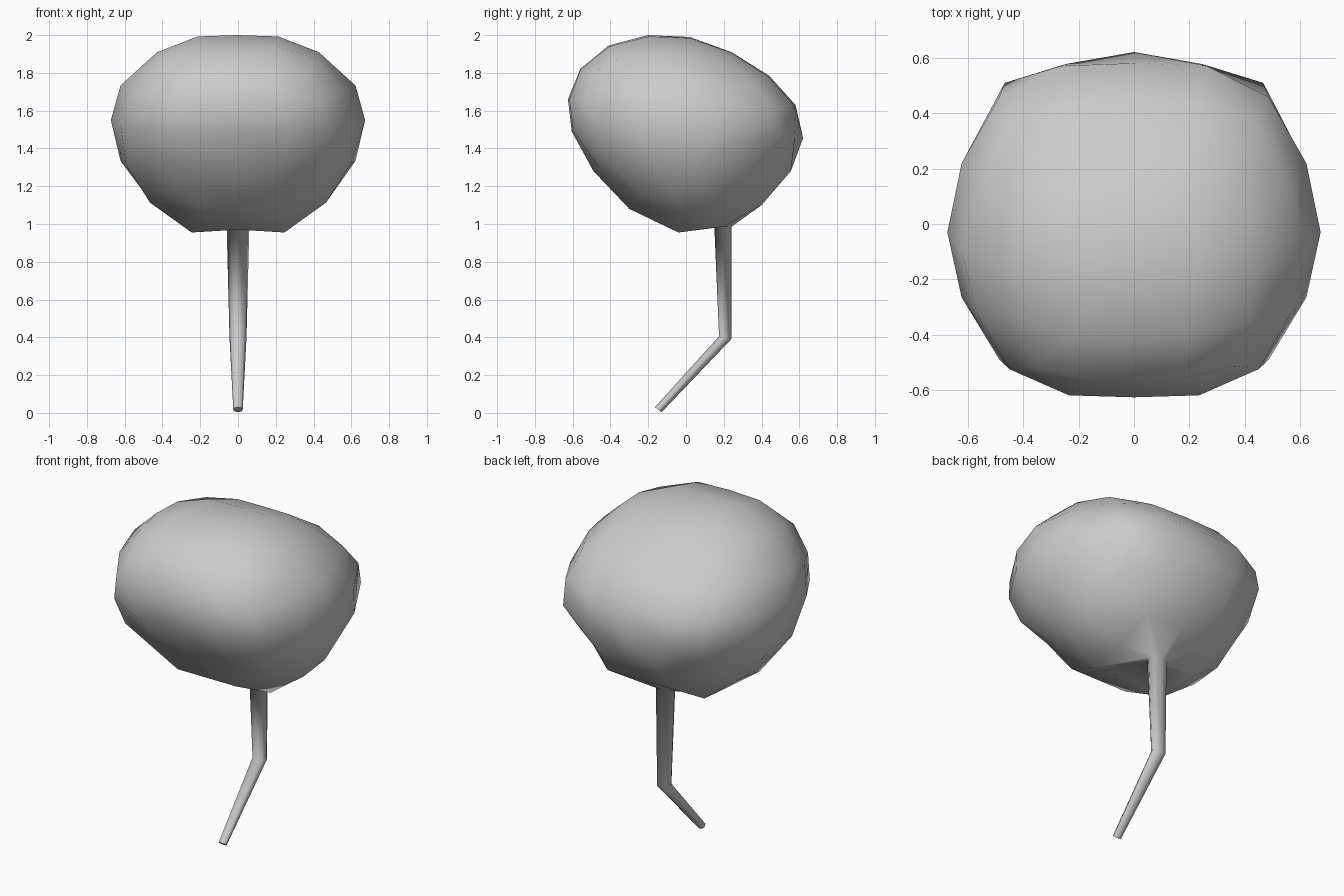
import bpy, bmesh
from math import atan2, pi, cos, sin, tan, sqrt, hypot
from mathutils import Vector

if "Cube" in bpy.data.objects:
    bpy.data.objects.remove(bpy.data.objects["Cube"])

# Side outline of the head (y, z), 16 points starting at the tilted crown
OUTLINE = [(-.2, 2), (.02, 1.99), (.24, 1.91), (.44, 1.785), (.58, 1.63), (.62, 1.455),
           (.555, 1.28), (.4, 1.1), (.2, .985), (-.04, .955), (-.3, 1.08), (-.49, 1.28),
           (-.605, 1.49), (-.625, 1.66), (-.56, 1.82), (-.41, 1.945)]
CENTRE = Vector((-.03, 1.55))
HALF_WIDTH = .673


def head_point(d):
    """Map a unit direction to the head surface."""
    x, u, v = d
    c = hypot(u, v)
    k = (atan2(u, v) / (pi / 8)) % 16
    i = int(k)
    rim = Vector(OUTLINE[i % 16]).lerp(Vector(OUTLINE[(i + 1) % 16]), k - i)
    r, wide = c, 1.02
    if v > -.3:
        r = c * (1 + .52 * c * c * x * x)      # fuller shoulders
    elif v < -.5 and abs(x) < .5:
        r = min(1, c * 1.08)                   # flattened underside
    if v > 0:
        wide = 1 - .2 * v * v                  # narrower crown
    if abs(x) > .9:
        wide = 1
    p = CENTRE + (rim - CENTRE) * r
    return Vector((x * HALF_WIDTH * wide, p.x, p.y))


# Head: cube sphere with four quads along each cube edge
bm = bmesh.new()
grid = [tan(pi / 4 * s) for s in (-1, -.5, 0, .5, 1)]
for axis in range(3):
    for side in (-1, 1):
        pts = []
        for a in grid:
            for b in grid:
                d = [0, 0, 0]
                d[axis], d[(axis + 1) % 3], d[(axis + 2) % 3] = side, a, b
                pts.append(bm.verts.new(Vector(d).normalized()))
        for i in range(4):
            for j in range(4):
                q = [pts[i * 5 + j], pts[i * 5 + 5 + j], pts[i * 5 + 6 + j], pts[i * 5 + 1 + j]]
                bm.faces.new(q if side > 0 else q[::-1])
bmesh.ops.remove_doubles(bm, verts=bm.verts[:], dist=1e-4)

# Open the underside where the stem grows out
pole = min(bm.verts, key=lambda v: v.co.z)
hole = list({v for f in pole.link_faces for v in f.verts if v != pole})
for v in bm.verts:
    v.co = head_point(v.co)
pivot = pole.co.copy()
bmesh.ops.delete(bm, geom=[pole], context='VERTS')
hole.sort(key=lambda v: atan2(v.co.y - pivot.y, v.co.x) % (2 * pi) if abs(v.co.y - pivot.y) > .01
          else (0 if v.co.x > 0 else pi))
for v in hole:
    if abs(v.co.x) < .01 and v.co.y < pivot.y:
        v.co.z += .015

# Bent, tapered stem: ring centre y, z, half width, half depth vector y, z
ring = hole
for cy, cz, hx, dy, dz in [(.195, .985, .06, .045, 0), (.2075, .398, .045, .0325, -.0075),
                           (-.147, .017, .025, .0175, -.0135)]:
    new = [bm.verts.new((hx * cos(pi / 4 * j), cy + dy * sin(pi / 4 * j), cz + dz * sin(pi / 4 * j)))
           for j in range(8)]
    for j in range(8):
        n = (j + 1) % 8
        bm.faces.new((ring[j], ring[n], new[n], new[j]))
    ring = new
tip = bm.faces.new(ring)
bmesh.ops.recalc_face_normals(bm, faces=bm.faces[:])
for f in bm.faces:
    f.smooth = True
tip.smooth = False
for e in tip.edges:
    e.smooth = False

mesh = bpy.data.meshes.new("head_with_stem")
bm.to_mesh(mesh)
bm.free()
bpy.context.collection.objects.link(bpy.data.objects.new("head_with_stem", mesh))
